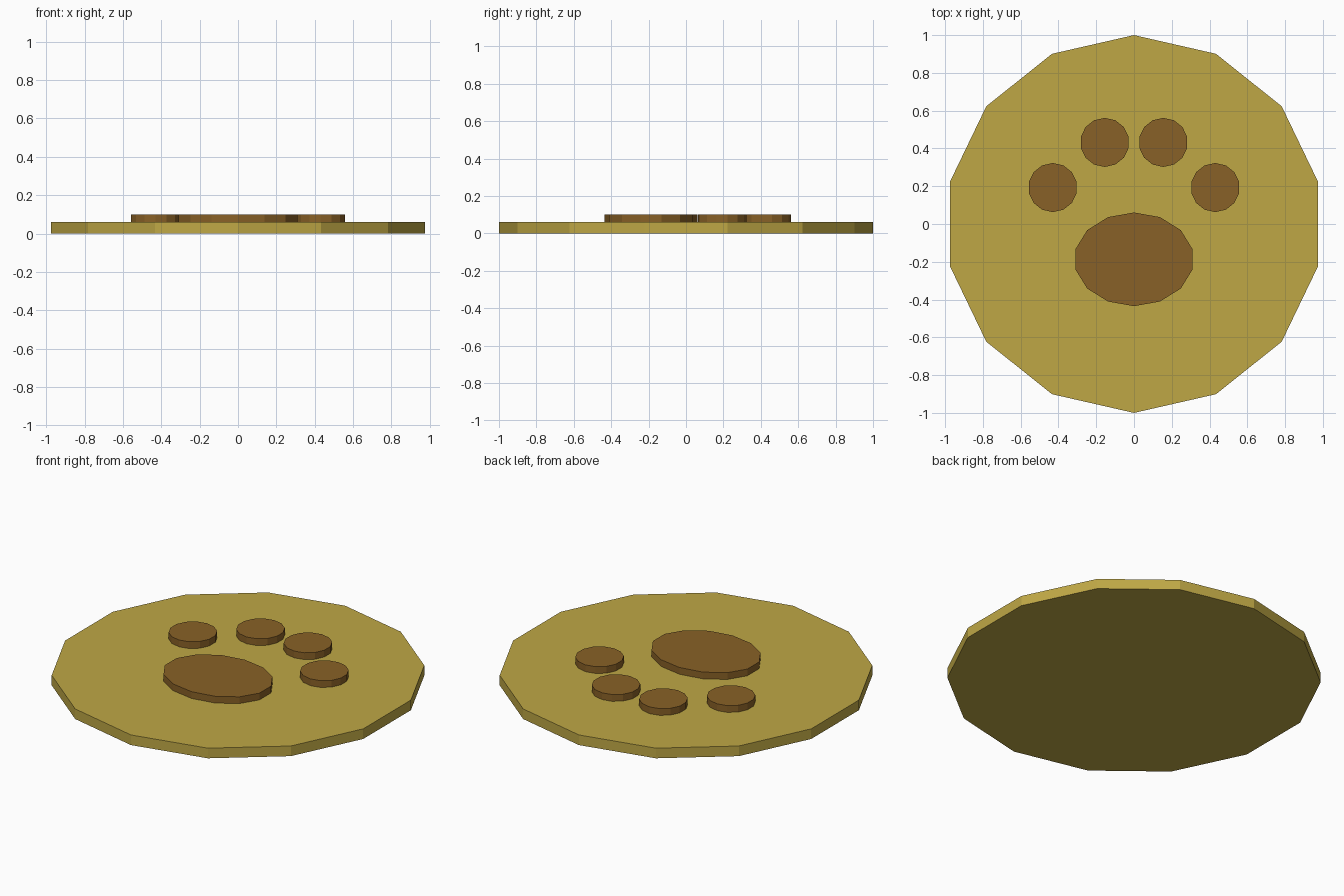
import bpy

if "Cube" in bpy.data.objects:
    bpy.data.objects.remove(bpy.data.objects["Cube"])


def material(name, rgb):
    mat = bpy.data.materials.new(name)
    mat.diffuse_color = (*rgb, 1.0)
    mat.use_nodes = True
    mat.node_tree.nodes["Principled BSDF"].inputs["Base Color"].default_value = mat.diffuse_color
    return mat


def disc(name, x, y, rx, ry, z0, z1, mat):
    """Flat 14-sided disc, optionally oval, between heights z0 and z1."""
    bpy.ops.mesh.primitive_cylinder_add(
        vertices=14, radius=1, depth=1, location=(x, y, (z0 + z1) / 2))
    obj = bpy.context.object
    obj.name = name
    obj.scale = (rx, ry, z1 - z0)
    bpy.ops.object.transform_apply(location=False, rotation=False, scale=True)
    obj.data.materials.append(mat)
    return obj


gold = material("gold", (0.52, 0.39, 0.06))
brown = material("brown", (0.25, 0.12, 0.02))

BASE_TOP = 0.06
PAD_TOP = 0.10

# Base plate
disc("base_plate", 0, 0, 1, 1, 0, BASE_TOP, gold)

# Large oval palm pad
disc("palm_pad", 0, -0.187, 0.317, 0.248, BASE_TOP, PAD_TOP, brown)

# Toe pads, mirrored left and right
for side, sign in (("left", -1), ("right", 1)):
    for part, x, y in (("inner", 0.155, 0.432), ("outer", 0.43, 0.193)):
        disc(f"{part}_toe_pad_{side}", sign * x, y, 0.13, 0.13,
             BASE_TOP, PAD_TOP, brown)
